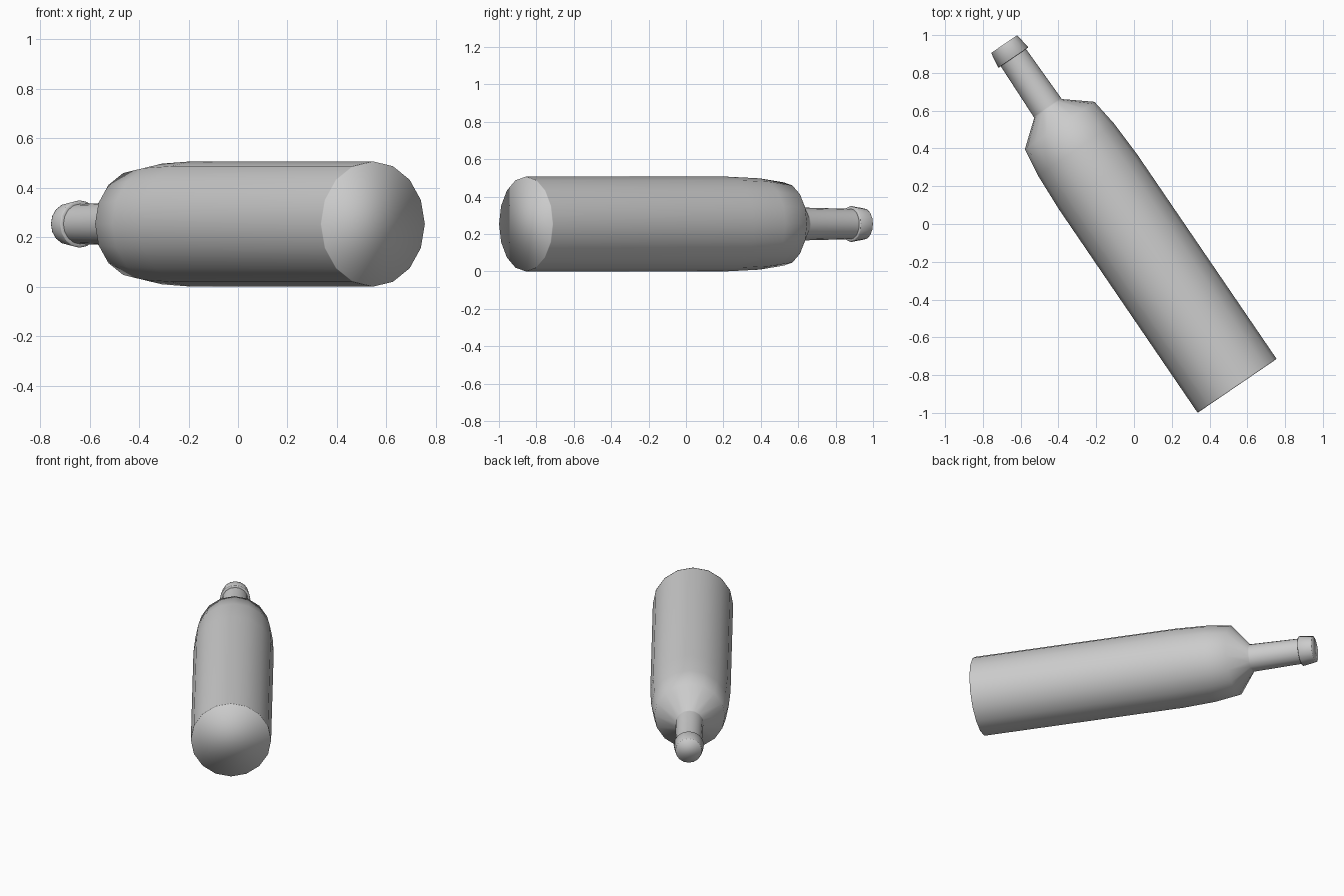
import bpy, bmesh, math
from mathutils import Matrix, Vector

if "Cube" in bpy.data.objects:
    bpy.data.objects.remove(bpy.data.objects["Cube"])

SIDES = 16
base = Vector((0.546, -0.857, 0.253))      # centre of the bottle's base
tip = Vector((-0.6875, 0.9525, 0.253))     # centre of the closure's end
axis = (tip - base).normalized()
side = Vector((axis.y, -axis.x, 0))
# Local z runs along the lying bottle
frame = Matrix((side, axis.cross(side), axis)).transposed().to_4x4()
frame.translation = base


def lathe(name, profile, close_start, close_end):
    """Spin (radius, distance) points around the bottle axis."""
    bm = bmesh.new()
    rings = []
    for r, s in profile:
        rings.append([bm.verts.new((r * math.cos(2 * math.pi * i / SIDES),
                                    r * math.sin(2 * math.pi * i / SIDES), s))
                      for i in range(SIDES)])
    for a, b in zip(rings, rings[1:]):
        for i in range(SIDES):
            j = (i + 1) % SIDES
            bm.faces.new((a[i], a[j], b[j], b[i]))
    if close_start:
        bm.faces.new(rings[0][::-1])
    if close_end:
        bm.faces.new(rings[-1])
    for f in bm.faces:
        f.smooth = True
    bm.transform(frame)
    mesh = bpy.data.meshes.new(name)
    bm.to_mesh(mesh)
    bm.free()
    obj = bpy.data.objects.new(name, mesh)
    bpy.context.collection.objects.link(obj)
    return obj


# Body, shoulder and neck; the tight second ring keeps the base rim crisp
lathe("bottle", [(0.253, 0), (0.253, 0.006), (0.253, 1.305), (0.244, 1.514),
                 (0.223, 1.668), (0.089, 1.777), (0.088, 1.785), (0.081, 2.105)],
      True, False)

# Closure: overhanging collar tapering to a flat end
lathe("bottle_cap", [(0.081, 2.103), (0.094, 2.103), (0.096, 2.106),
                     (0.084, 2.185), (0.083, 2.19)],
      False, True)
